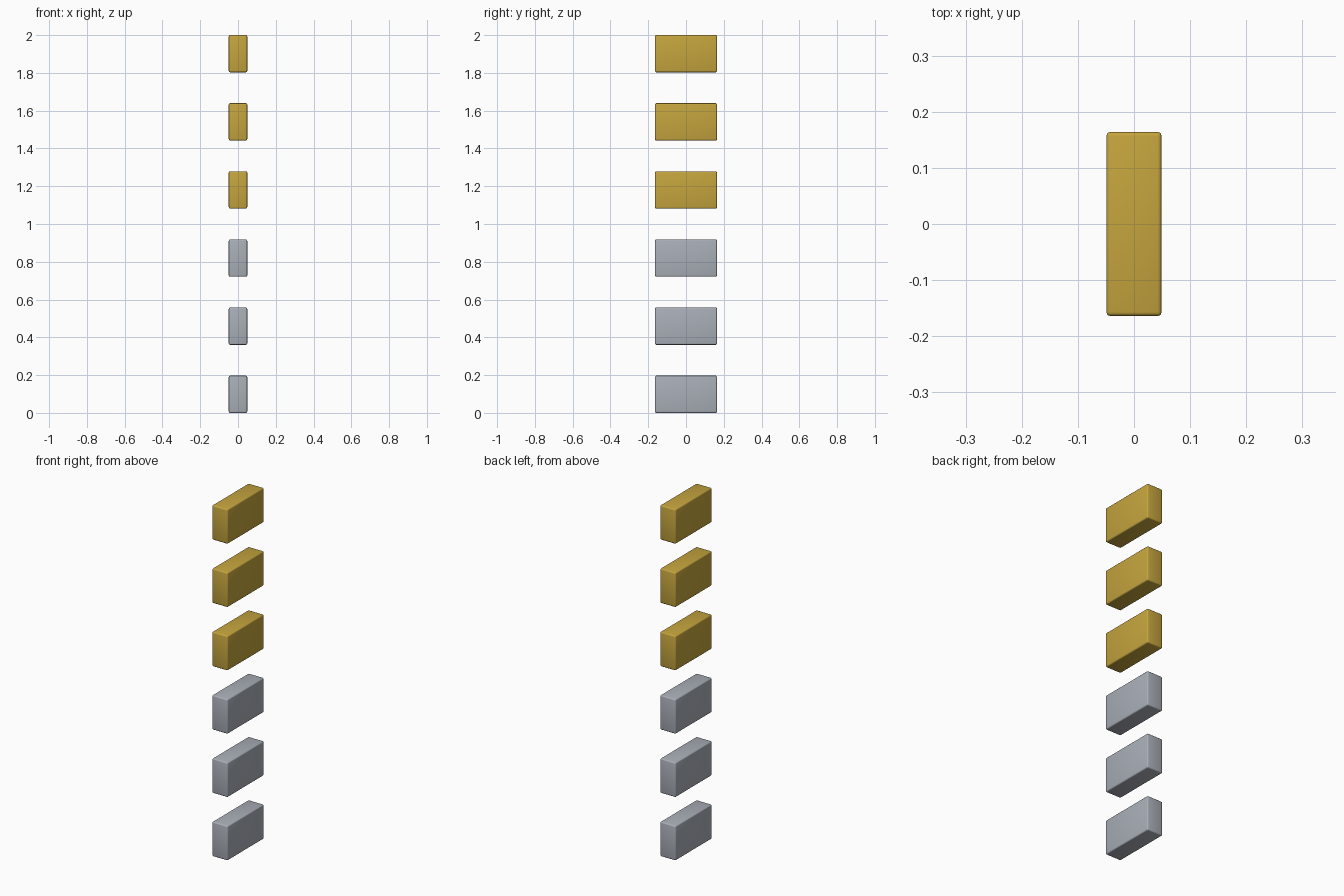
import bpy
import math

cube = bpy.data.objects.get("Cube")
if cube:
    bpy.data.objects.remove(cube, do_unlink=True)

WIDTH, LENGTH, HEIGHT = 0.098, 0.328, 0.197
COUNT = 6
SPACING = (2 - HEIGHT) / (COUNT - 1)


def make_material(name, color):
    mat = bpy.data.materials.new(name)
    mat.use_nodes = True
    mat.diffuse_color = color
    mat.node_tree.nodes["Principled BSDF"].inputs["Base Color"].default_value = color
    return mat


def add_bar(name, z, mat):
    bpy.ops.mesh.primitive_cube_add(size=1, location=(0, 0, z))
    bar = bpy.context.object
    bar.name = name
    bar.scale = (WIDTH, LENGTH, HEIGHT)
    bpy.ops.object.transform_apply(location=False, rotation=False, scale=True)
    bar.data.materials.append(mat)
    # Softly rounded edges
    bevel = bar.modifiers.new("rounded_edges", 'BEVEL')
    bevel.width = 0.007
    bevel.segments = 3
    bpy.ops.object.modifier_apply(modifier=bevel.name)
    bpy.ops.object.shade_smooth_by_angle(angle=math.radians(40))


silver = make_material("silver_grey", (0.40, 0.43, 0.48, 1))
gold = make_material("gold", (0.56, 0.375, 0.048, 1))

# Vertical row of bars: silver below, gold above
for i in range(COUNT):
    is_gold = i >= COUNT // 2
    label = "gold_bar" if is_gold else "silver_bar"
    add_bar(f"{label}_{i % 3 + 1}", HEIGHT / 2 + i * SPACING, gold if is_gold else silver)
